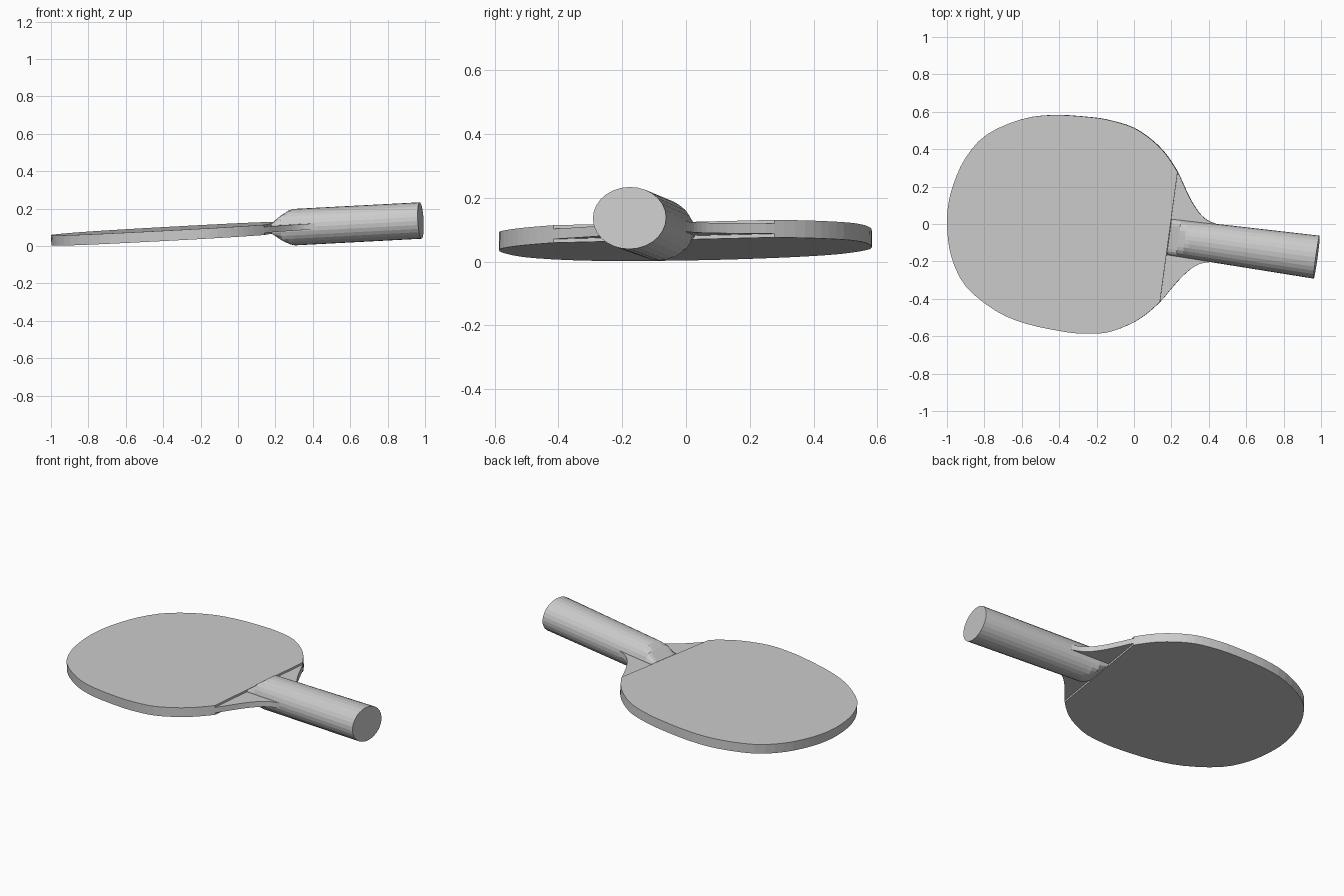
import bpy, bmesh
from math import cos, sin, pi
from mathutils import Matrix, Vector

if "Cube" in bpy.data.objects:
    bpy.data.objects.remove(bpy.data.objects["Cube"])

# Half outlines in the bat's own frame (u along the handle, v across)
HEAD = [(-.998, 0), (-.985, .125), (-.94, .272), (-.845, .41), (-.67, .517), (-.5, .563),
        (-.3, .578), (-.19, .574), (-.07, .553), (.037, .5), (.12, .436), (.195, .35)]
NECK = [(.24, .28), (.285, .212), (.335, .153), (.38, .12), (.43, .104), (.46, .098)]

# Resting pose: yawed, tilted by the thick handle, slightly rolled
U = Vector((.9907, -.1357, 0))
V = Vector((.1357, .9907, 0))
slope = Vector((.055, .017, 0))
U.z, V.z = U.dot(slope), V.dot(slope)
U.normalize()
N = U.cross(V).normalized()
V = N.cross(U)
POSE = Matrix((U, V, N)).transposed().to_4x4()
POSE.translation = Vector((0, 0, .086)) - .043 * V


def smooth(pts, n=3):
    """Catmull-Rom curve through a half outline that starts on the axis."""
    p = [Vector(q) for q in pts]
    p = [Vector((p[1].x, -p[1].y))] + p + [2 * p[-1] - p[-2]]
    out = []
    for a, b, c, d in zip(p, p[1:], p[2:], p[3:]):
        for i in range(n):
            t = i / n
            out.append(.5 * (2 * b + (c - a) * t + (2 * a - 5 * b + 4 * c - d) * t * t
                             + (3 * b - a - 3 * c + d) * t ** 3))
    return out + [p[-2]]


def loft(name, rings):
    """Skin closed rings of points and cap both ends."""
    bm = bmesh.new()
    rows = [[bm.verts.new(POSE @ Vector(p)) for p in r] for r in rings]
    n = len(rows[0])
    for a, b in zip(rows, rows[1:]):
        for i in range(n):
            bm.faces.new((a[i], a[(i + 1) % n], b[(i + 1) % n], b[i]))
    bm.faces.new(rows[0])
    bm.faces.new(rows[-1])
    bmesh.ops.recalc_face_normals(bm, faces=bm.faces)
    me = bpy.data.meshes.new(name)
    bm.to_mesh(me)
    bm.free()
    ob = bpy.data.objects.new(name, me)
    bpy.context.collection.objects.link(ob)
    return ob


def plate(name, half, z0, z1):
    outline = list(half) + [Vector((p.x, -p.y)) for p in reversed(half[1:])]
    return loft(name, [[(p.x, p.y, z) for p in outline] for z in (z0, z1)])


# Wooden blade and the two rubber sheets
whole = smooth(HEAD + NECK)
head = whole[:3 * (len(HEAD) - 1) + 1]
plate("wood_blade", whole, -.016, .016)
plate("top_rubber", head, .016, .0275)
plate("bottom_rubber", head, -.0275, -.016)

# Handle: oval grip flaring to the butt, bevelled flat towards the blade
stations = [(.197, .027), (.25, .068), (.285, .09), (.31, .0975), (.993, .0975)]
rings = []
for u, h in stations:
    w = .098 + .018 * (u - .197) / .796
    rings.append([(u, w * cos(a), max(-h, min(h, .0975 * sin(a))))
                  for a in (2 * pi * i / 28 for i in range(28))])
loft("handle", rings)
